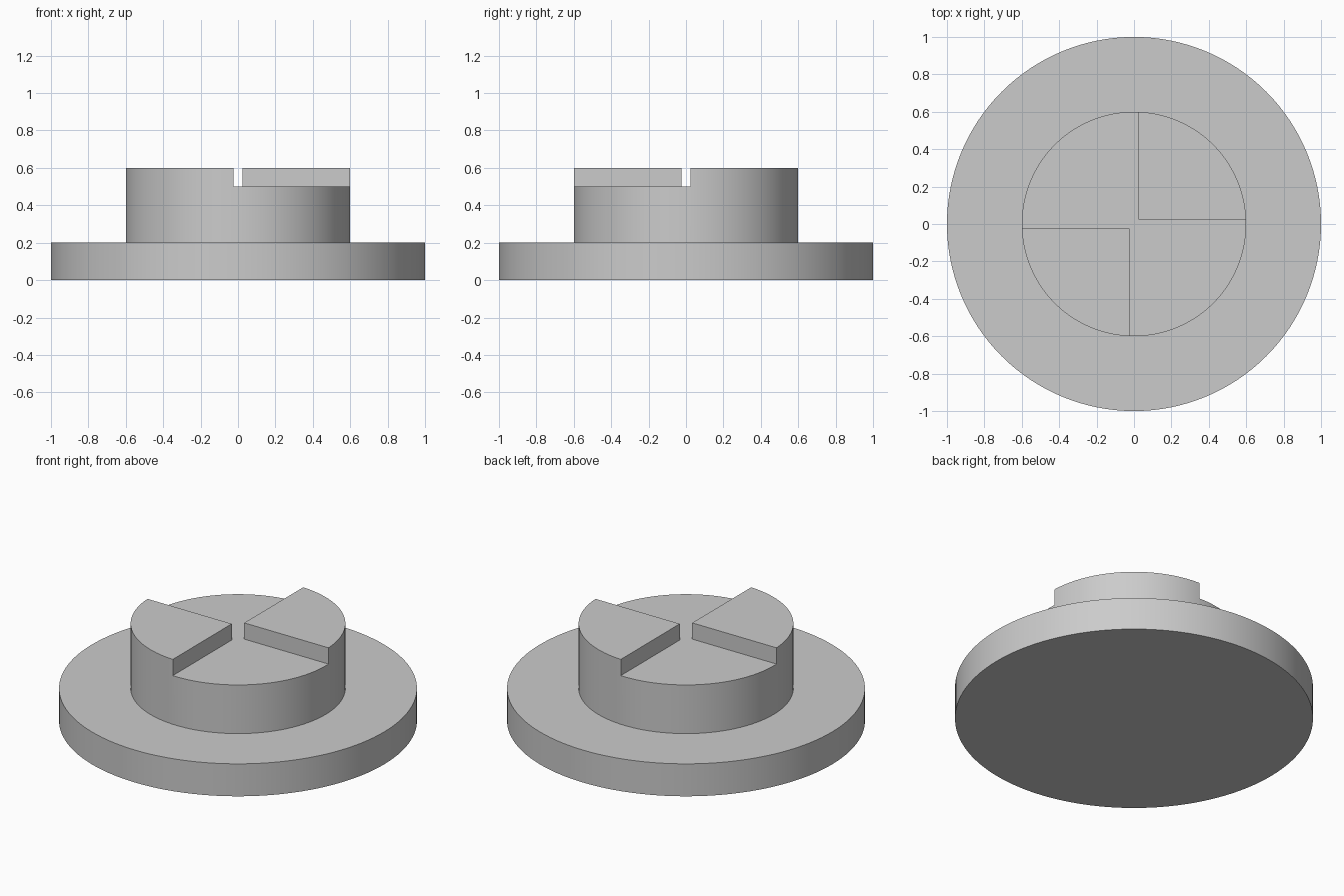
import bpy
import bmesh
import math

cube = bpy.data.objects.get("Cube")
if cube:
    bpy.data.objects.remove(cube)

SEGMENTS = 128
HUB_TOP = 0.6
SLOT_FLOOR = 0.5
HALF_SLOT = 0.025

grey = bpy.data.materials.new("light grey")
grey.use_nodes = True
colour = (0.6, 0.6, 0.6, 1)
grey.diffuse_color = colour
grey.node_tree.nodes["Principled BSDF"].inputs["Base Color"].default_value = colour


def lathe(name, profile):
    """Closed solid of revolution through (radius, height) rings."""
    bm = bmesh.new()
    rings = []
    for r, z in profile:
        rings.append([bm.verts.new((r * math.cos(a), r * math.sin(a), z))
                      for a in (math.tau * i / SEGMENTS for i in range(SEGMENTS))])
    for low, high in zip(rings, rings[1:]):
        for i in range(SEGMENTS):
            j = (i + 1) % SEGMENTS
            bm.faces.new((low[i], low[j], high[j], high[i]))
    bm.faces.new(rings[0][::-1])
    bm.faces.new(rings[-1])
    mesh = bpy.data.meshes.new(name)
    bm.to_mesh(mesh)
    bm.free()
    mesh.materials.append(grey)
    obj = bpy.data.objects.new(name, mesh)
    bpy.context.collection.objects.link(obj)
    return obj


# Wide flange with a raised round hub
body = lathe("flanged_hub", [(1, 0), (1, 0.2), (0.6, 0.2), (0.6, HUB_TOP)])
bpy.context.view_layer.objects.active = body
body.select_set(True)

# Cut two opposite quadrants, leaving two coupling lugs with a slot between them
for side in (1, -1):
    centre = side * (0.5 - HALF_SLOT)
    bpy.ops.mesh.primitive_cube_add(size=1, location=(-centre, centre, SLOT_FLOOR + 0.5))
    cutter = bpy.context.object
    cutter.name = "quadrant_cutter"
    cutter.hide_render = True
    cutter.data.materials.append(grey)
    cut = body.modifiers.new("quadrant cut", "BOOLEAN")
    cut.operation = "DIFFERENCE"
    cut.solver = "EXACT"
    cut.object = cutter
    bpy.context.view_layer.objects.active = body
    bpy.ops.object.modifier_apply(modifier=cut.name)
    bpy.data.objects.remove(cutter)

# Smooth round walls, sharp rims
body.select_set(True)
bpy.ops.object.shade_smooth_by_angle(angle=math.radians(30))
